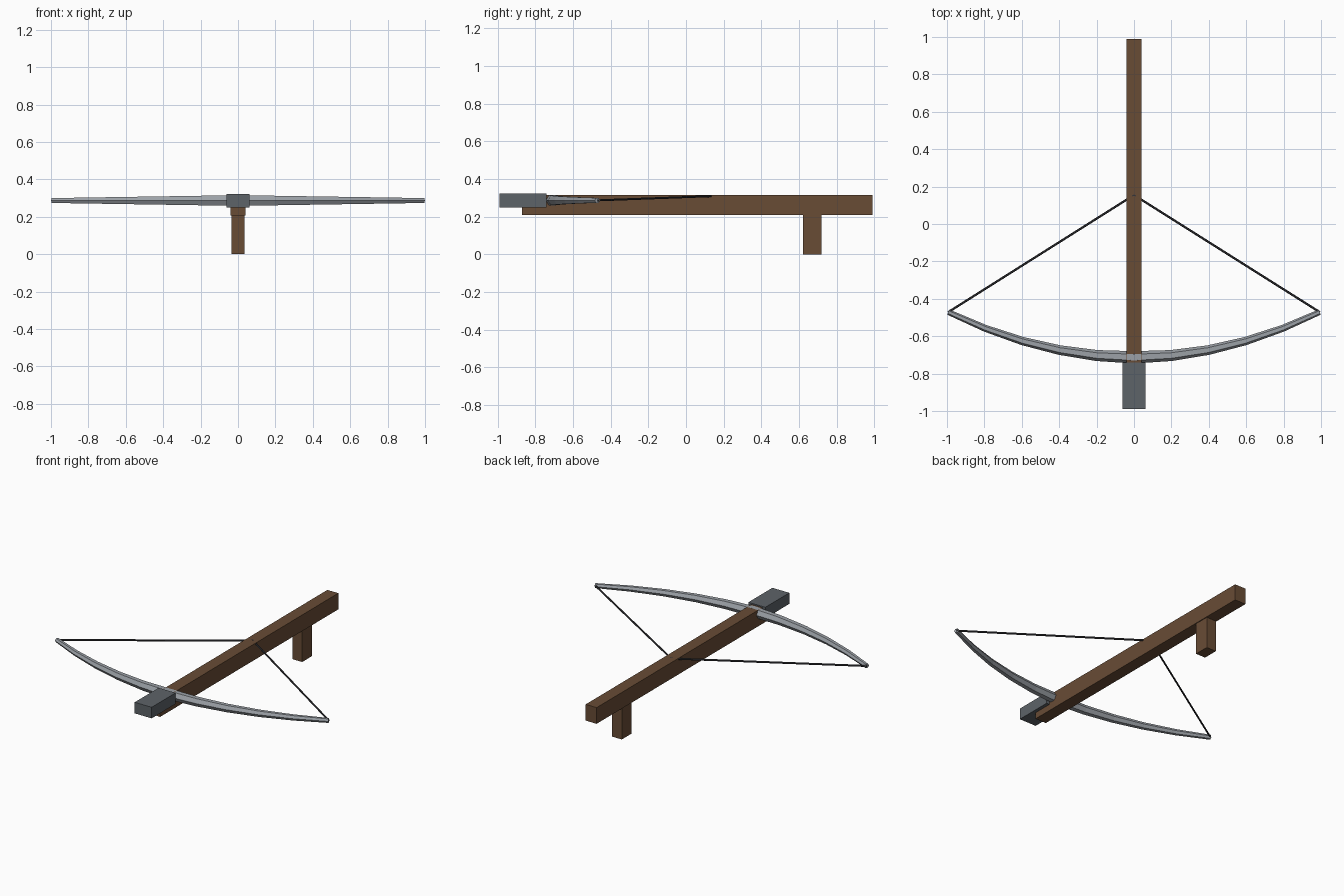
import bpy, bmesh
from math import cos, sin, pi
from mathutils import Vector

if "Cube" in bpy.data.objects:
    bpy.data.objects.remove(bpy.data.objects["Cube"], do_unlink=True)


def material(name, rgb):
    m = bpy.data.materials.new(name)
    m.use_nodes = True
    m.diffuse_color = (*rgb, 1)
    m.node_tree.nodes["Principled BSDF"].inputs["Base Color"].default_value = (*rgb, 1)
    return m


wood = material("brown wood", (0.14, 0.072, 0.036))
iron = material("dark iron", (0.11, 0.125, 0.14))
steel = material("light steel", (0.33, 0.355, 0.385))
cord = material("dark cord", (0.035, 0.035, 0.04))


def add_object(name, bm, mat):
    bmesh.ops.recalc_face_normals(bm, faces=bm.faces)
    mesh = bpy.data.meshes.new(name)
    bm.to_mesh(mesh)
    bm.free()
    mesh.materials.append(mat)
    obj = bpy.data.objects.new(name, mesh)
    bpy.context.collection.objects.link(obj)
    return obj


def box(name, low, high, mat):
    low, high = Vector(low), Vector(high)
    bm = bmesh.new()
    bmesh.ops.create_cube(bm, size=1)
    bmesh.ops.scale(bm, vec=high - low, verts=bm.verts)
    bmesh.ops.translate(bm, vec=(low + high) / 2, verts=bm.verts)
    return add_object(name, bm, mat)


def tube(name, path, radii, sides, mat):
    """Sweep a polygon along a path, keeping one axis close to vertical."""
    bm = bmesh.new()
    rings = []
    for i, (p, r) in enumerate(zip(path, radii)):
        tangent = path[min(i + 1, len(path) - 1)] - path[max(i - 1, 0)]
        side = tangent.cross(Vector((0, 0, 1))).normalized()
        up = side.cross(tangent).normalized()
        angles = [2 * pi * k / sides for k in range(sides)]
        rings.append([bm.verts.new(p + r * (cos(a) * side + sin(a) * up)) for a in angles])
    for a, b in zip(rings, rings[1:]):
        for k in range(sides):
            j = (k + 1) % sides
            bm.faces.new((a[k], a[j], b[j], b[k]))
    bm.faces.new(rings[0])
    bm.faces.new(rings[-1])
    return add_object(name, bm, mat)


# Wooden stock with its grip, and the iron nose block
box("stock", (-0.04, -0.87, 0.208), (0.04, 0.99, 0.315), wood)
box("grip", (-0.035, 0.62, 0), (0.035, 0.72, 0.215), wood)
box("nose_block", (-0.062, -0.99, 0.25), (0.062, -0.74, 0.323), iron)

# Hexagonal bow arc, tapering towards both tips
steps = [i / 5 for i in range(-5, 6)]
arc = [Vector((0.993 * t, -0.713 + 0.242 * t * t, 0.287)) for t in steps]
tube("bow_arc", arc, [0.033 - 0.018 * abs(t) for t in steps], 6, steel)

# Drawn string, one half on each side
for name, tip in (("right_string", arc[0]), ("left_string", arc[-1])):
    tube(name, [tip, Vector((0, 0.155, 0.31))], [0.006, 0.006], 6, cord)
